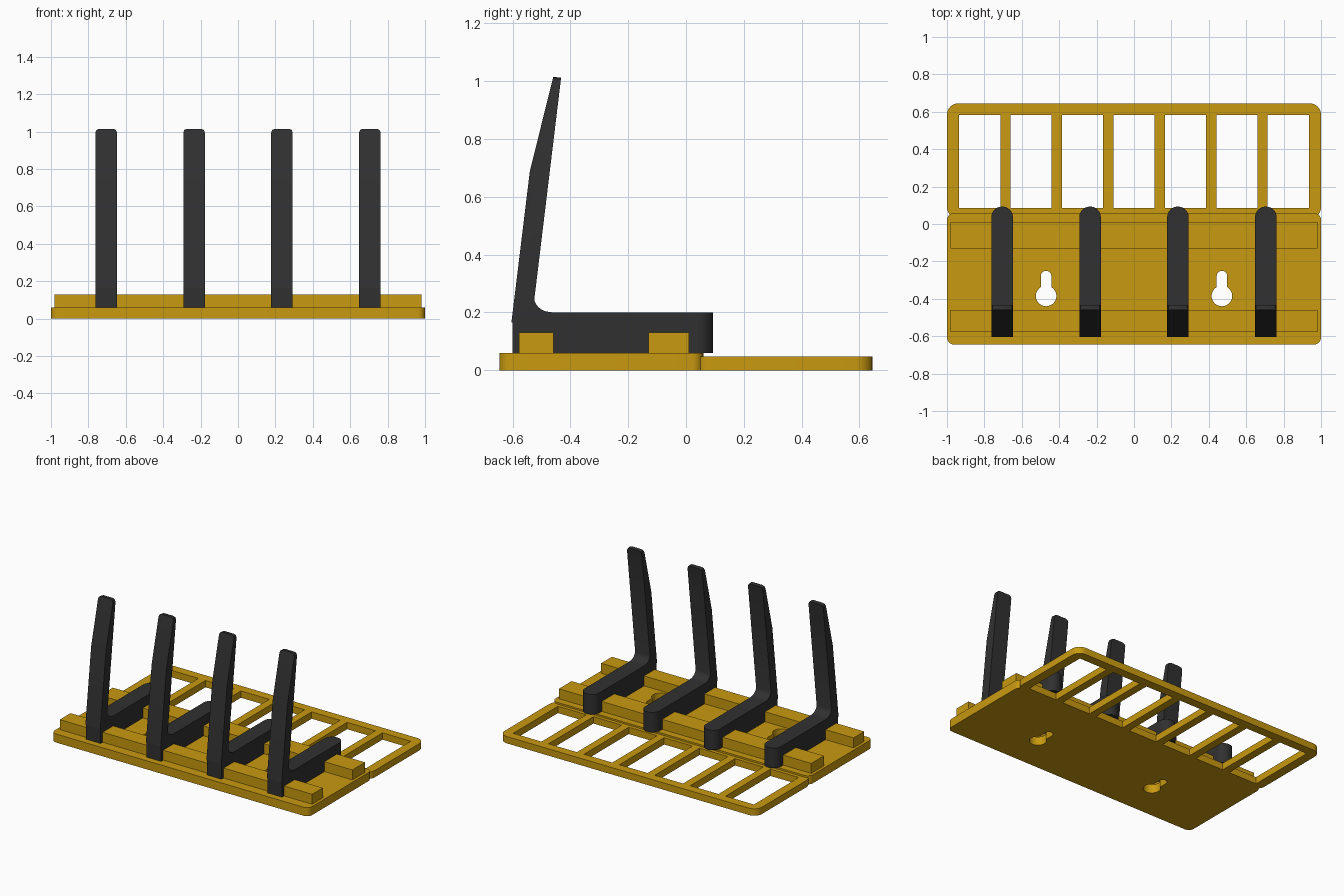
import bpy, bmesh, math

if "Cube" in bpy.data.objects:
    bpy.data.objects.remove(bpy.data.objects["Cube"])


def material(name, rgb):
    m = bpy.data.materials.new(name)
    m.diffuse_color = (*rgb, 1)
    m.use_nodes = True
    m.node_tree.nodes["Principled BSDF"].inputs["Base Color"].default_value = m.diffuse_color
    return m


GOLD = material("mustard yellow", (0.58, 0.32, 0.005))
DARK = material("charcoal", (0.03, 0.03, 0.03))


def rounded_rect(x0, x1, y0, y1, r=0.0, n=6):
    """Outline of a rectangle with optional rounded corners."""
    if r == 0:
        return [(x0, y0), (x1, y0), (x1, y1), (x0, y1)]
    pts = []
    corners = [(x1 - r, y1 - r), (x0 + r, y1 - r), (x0 + r, y0 + r), (x1 - r, y0 + r)]
    for q, (cx, cy) in enumerate(corners):
        for i in range(n + 1):
            a = math.pi / 2 * (q + i / n)
            pts.append((cx + r * math.cos(a), cy + r * math.sin(a)))
    return pts


def keyhole(cx, cy, r=0.055, w=0.028, top=0.135):
    """Round hole with a narrower round-ended slot running to +y."""
    a0 = math.acos(w / r)
    span = math.pi + 2 * a0
    pts = [(cx + r * math.cos(math.pi - a0 + span * i / 24),
            cy + r * math.sin(math.pi - a0 + span * i / 24)) for i in range(25)]
    pts += [(cx + w * math.cos(math.pi * i / 10),
             cy + top - w + w * math.sin(math.pi * i / 10)) for i in range(11)]
    return pts


def plate(name, outlines, z0, z1):
    """Flat plate: first outline is the rim, the others are holes."""
    cu = bpy.data.curves.new(name, 'CURVE')
    cu.dimensions = '2D'
    cu.fill_mode = 'BOTH'
    cu.extrude = (z1 - z0) / 2
    for pts in outlines:
        sp = cu.splines.new('POLY')
        sp.points.add(len(pts) - 1)
        for p, (x, y) in zip(sp.points, pts):
            p.co = (x, y, 0, 1)
        sp.use_cyclic_u = True
    tmp = bpy.data.objects.new(name + "_outline", cu)
    bpy.context.collection.objects.link(tmp)
    deps = bpy.context.evaluated_depsgraph_get()
    me = bpy.data.meshes.new_from_object(tmp.evaluated_get(deps))
    bpy.data.objects.remove(tmp)
    bm = bmesh.new()
    bm.from_mesh(me)
    bmesh.ops.translate(bm, verts=bm.verts, vec=(0, 0, (z0 + z1) / 2))
    return finish(name, bm, GOLD)


def finish(name, bm, mat):
    bmesh.ops.remove_doubles(bm, verts=bm.verts, dist=1e-5)
    bmesh.ops.recalc_face_normals(bm, faces=bm.faces)
    me = bpy.data.meshes.new(name)
    bm.to_mesh(me)
    bm.free()
    me.materials.clear()
    me.materials.append(mat)
    ob = bpy.data.objects.new(name, me)
    bpy.context.collection.objects.link(ob)
    bpy.ops.object.select_all(action='DESELECT')
    ob.select_set(True)
    bpy.context.view_layer.objects.active = ob
    bpy.ops.object.shade_smooth_by_angle(angle=math.radians(30))
    return ob


# Back plate with two hanging keyholes
plate("back_plate", [rounded_rect(-1, 1, -0.645, 0.06, 0.04),
                     keyhole(-0.47, -0.385), keyhole(0.47, -0.385)], 0, 0.06)

# Slotted frame with seven windows
windows = [rounded_rect(0.275 * i - 0.11, 0.275 * i + 0.11, 0.085, 0.582)
           for i in range(-3, 4)]
plate("slotted_frame", [rounded_rect(-1, 1, 0.03, 0.645, 0.06)] + windows, 0, 0.048)

# Two cross rails
plate("front_rail", [rounded_rect(-0.98, 0.98, -0.577, -0.459)], 0.058, 0.13)
plate("rear_rail", [rounded_rect(-0.98, 0.98, -0.13, 0.01)], 0.058, 0.13)


def hook(name, cx, w=0.115):
    """Side profile extruded across x, then rounded at the foot and tip."""
    prof = [(0.093, 0.06), (0.093, 0.2)]
    # fillet between arm and prong
    p0, p1, p2 = (-0.455, 0.2), (-0.512, 0.2), (-0.525, 0.243)
    for i in range(7):
        t = i / 6
        prof.append(tuple((1 - t) ** 2 * a + 2 * t * (1 - t) * b + t * t * c
                          for a, b, c in zip(p0, p1, p2)))
    prof += [(-0.432, 1.012), (-0.459, 1.015), (-0.54, 0.69), (-0.604, 0.165),
             (-0.6, 0.165), (-0.6, 0.06)]
    bm = bmesh.new()
    face = bm.faces.new([bm.verts.new((cx - w / 2, y, z)) for y, z in prof])
    ext = bmesh.ops.extrude_face_region(bm, geom=[face])["geom"]
    bmesh.ops.translate(bm, vec=(w, 0, 0),
                        verts=[v for v in ext if isinstance(v, bmesh.types.BMVert)])

    def along_side(e):
        return abs(e.verts[0].co.x - e.verts[1].co.x) < 1e-4

    foot = [e for e in bm.edges if along_side(e) and all(v.co.y > 0.09 for v in e.verts)]
    bmesh.ops.bevel(bm, geom=foot, offset=0.056, segments=8, profile=0.5, affect='EDGES')
    tip = [e for e in bm.edges if along_side(e) and all(v.co.z > 1 for v in e.verts)]
    bmesh.ops.bevel(bm, geom=tip, offset=0.02, segments=2, profile=0.5, affect='EDGES')
    return finish(name, bm, DARK)


# Row of four hooks
for i in range(4):
    hook(f"hook_{i + 1}", -0.705 + 0.47 * i)
